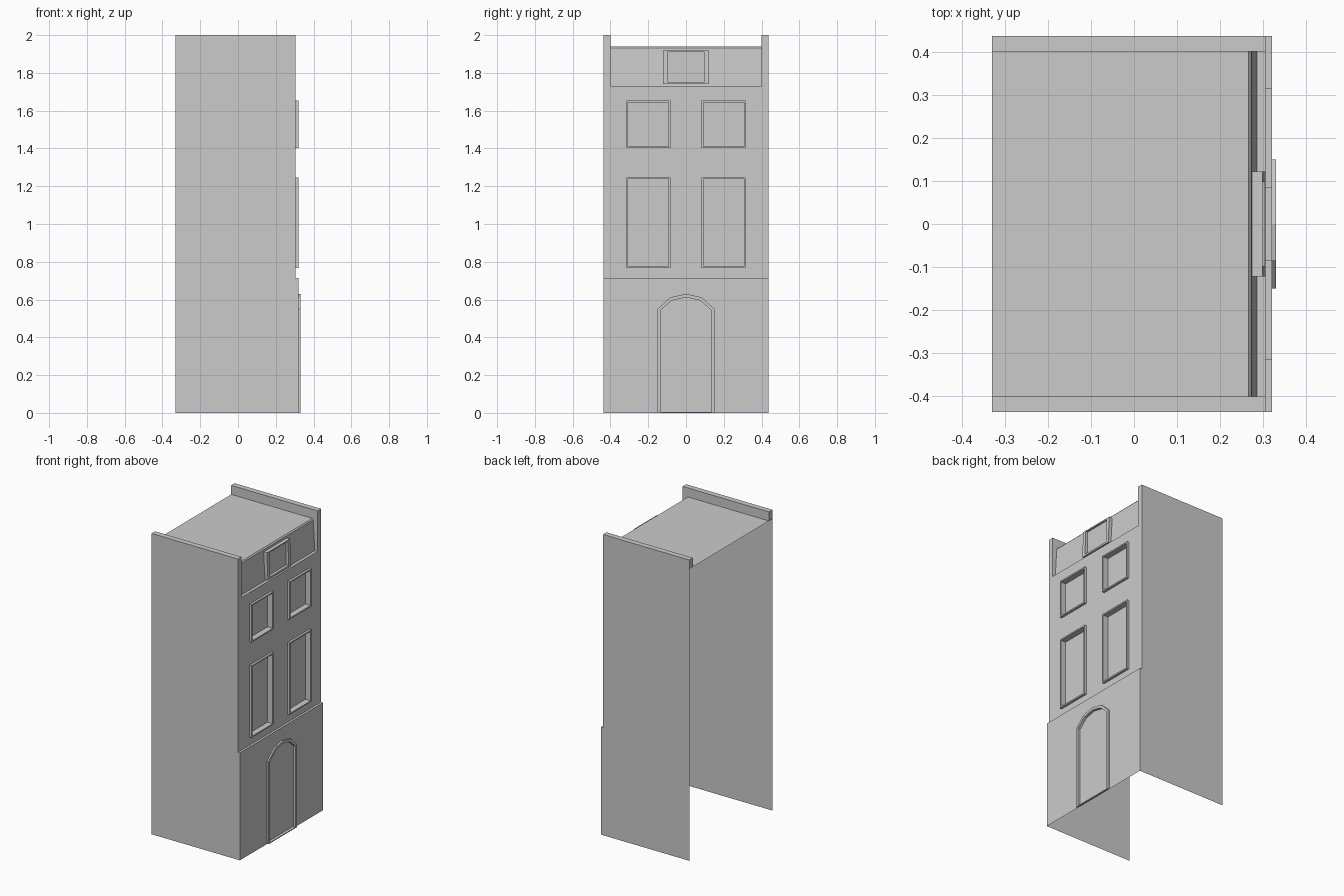
import bpy

if "Cube" in bpy.data.objects:
    bpy.data.objects.remove(bpy.data.objects["Cube"])

BACK, WALL, BASE, W = -0.33, 0.305, 0.32, 0.437   # depths and half width
LEDGE, EAVE, ROOF, TOP = 0.715, 1.73, 1.94, 2.0    # heights


def make(name, polys):
    """Build an object from a list of polygons (lists of points)."""
    verts, faces, index = [], [], {}
    for poly in polys:
        face = []
        for p in poly:
            key = tuple(round(c, 5) for c in p)
            if key not in index:
                index[key] = len(verts)
                verts.append(key)
            face.append(index[key])
        faces.append(face)
    mesh = bpy.data.meshes.new(name)
    mesh.from_pydata(verts, [], faces)
    mesh.update()
    obj = bpy.data.objects.new(name, mesh)
    bpy.context.collection.objects.link(obj)
    return obj


def rect(y0, y1, z0, z1):
    return [(y0, z0), (y1, z0), (y1, z1), (y0, z1)]


def framed_recess(name, outer, inner, back, front, panel, lean=lambda z: 0):
    """Raised frame around a sunken panel, facing +x."""
    rings = [[(back, y, z) for y, z in outer],
             [(front + lean(z), y, z) for y, z in outer],
             [(front + lean(z), y, z) for y, z in inner],
             [(panel, y, z) for y, z in inner]]
    polys = [rings[-1]]
    n = len(outer)
    for a, b in zip(rings, rings[1:]):
        polys += [[a[i], a[(i + 1) % n], b[(i + 1) % n], b[i]] for i in range(n)]
    return make(name, polys)


# Roof profile: flat top, eased edge, steep front, eave ledge
roof = [(BACK, ROOF), (0.266, ROOF), (0.273, 1.932), (0.285, EAVE), (WALL, EAVE)]
make("roof", [[(a[0], -0.4, a[1]), (b[0], -0.4, b[1]), (b[0], 0.4, b[1]), (a[0], 0.4, a[1])]
              for a, b in zip(roof, roof[1:])])

# Side walls with parapets on top
outline = [(BACK, 0), (BASE, 0), (BASE, LEDGE), (WALL, LEDGE), (WALL, TOP), (BACK, TOP)]
for side, s in (("left", -1), ("right", 1)):
    o, i = s * W, s * 0.4
    polys = [[(x, o, z) for x, z in outline],
             [(x, i, z) for x, z in reversed(roof + [(WALL, TOP), (BACK, TOP)])],
             [(BACK, o, TOP), (WALL, o, TOP), (WALL, i, TOP), (BACK, i, TOP)],
             [(WALL, o, EAVE), (WALL, i, EAVE), (WALL, i, TOP), (WALL, o, TOP)],
             [(BACK, i, ROOF), (BACK, o, ROOF), (BACK, o, TOP), (BACK, i, TOP)]]
    if s > 0:
        polys = [p[::-1] if k in (0, 1, 2, 3, 4) else p for k, p in enumerate(polys)]
    if s > 0:
        polys[2] = polys[2]
    make(side + "_side_wall", polys)

# Upper facade with four window openings
ys = [-W, -0.315, -0.083, 0.083, 0.315, W]
zs = [LEDGE, 0.768, 1.247, 1.402, 1.653, EAVE]
cells, windows = [], []
for i in range(5):
    for j in range(5):
        r = (ys[i], ys[i + 1], zs[j], zs[j + 1])
        (windows if i in (1, 3) and j in (1, 3) else cells).append(r)
make("upper_facade", [[(WALL, y, z) for y, z in rect(*r)] for r in cells])

# Windows
f = 0.009
for y0, y1, z0, z1 in windows:
    framed_recess("window", rect(y0, y1, z0, z1),
                  rect(y0 + f, y1 - f, z0 + f, z1 - f), WALL, BASE, 0.282)

# Arched door
arch = [(-0.15, 0), (0.15, 0), (0.15, 0.55), (0.083, 0.612), (0, 0.63),
        (-0.083, 0.612), (-0.15, 0.55)]
inner = [(-0.135, 0.006), (0.135, 0.006), (0.135, 0.543), (0.075, 0.595), (0, 0.612),
         (-0.075, 0.595), (-0.135, 0.543)]
framed_recess("door", arch, inner, BASE, 0.33, 0.312)

# Ground floor facade around the door, with ledge on top
half = [(0.15, 0), (W, 0), (W, LEDGE), (0, LEDGE), (0, 0.63), (0.083, 0.612), (0.15, 0.55)]
make("ground_floor_facade", [
    [(BASE, y, z) for y, z in half],
    [(BASE, -y, z) for y, z in reversed(half)],
    [(WALL, -W, LEDGE), (BASE, -W, LEDGE), (BASE, W, LEDGE), (WALL, W, LEDGE)]])

# Dormer window leaning back slightly
framed_recess("dormer", rect(-0.122, 0.122, 1.74, 1.918), rect(-0.098, 0.098, 1.752, 1.91),
              0.274, 0.305, 0.286, lambda z: -0.04 * (z - 1.74))
